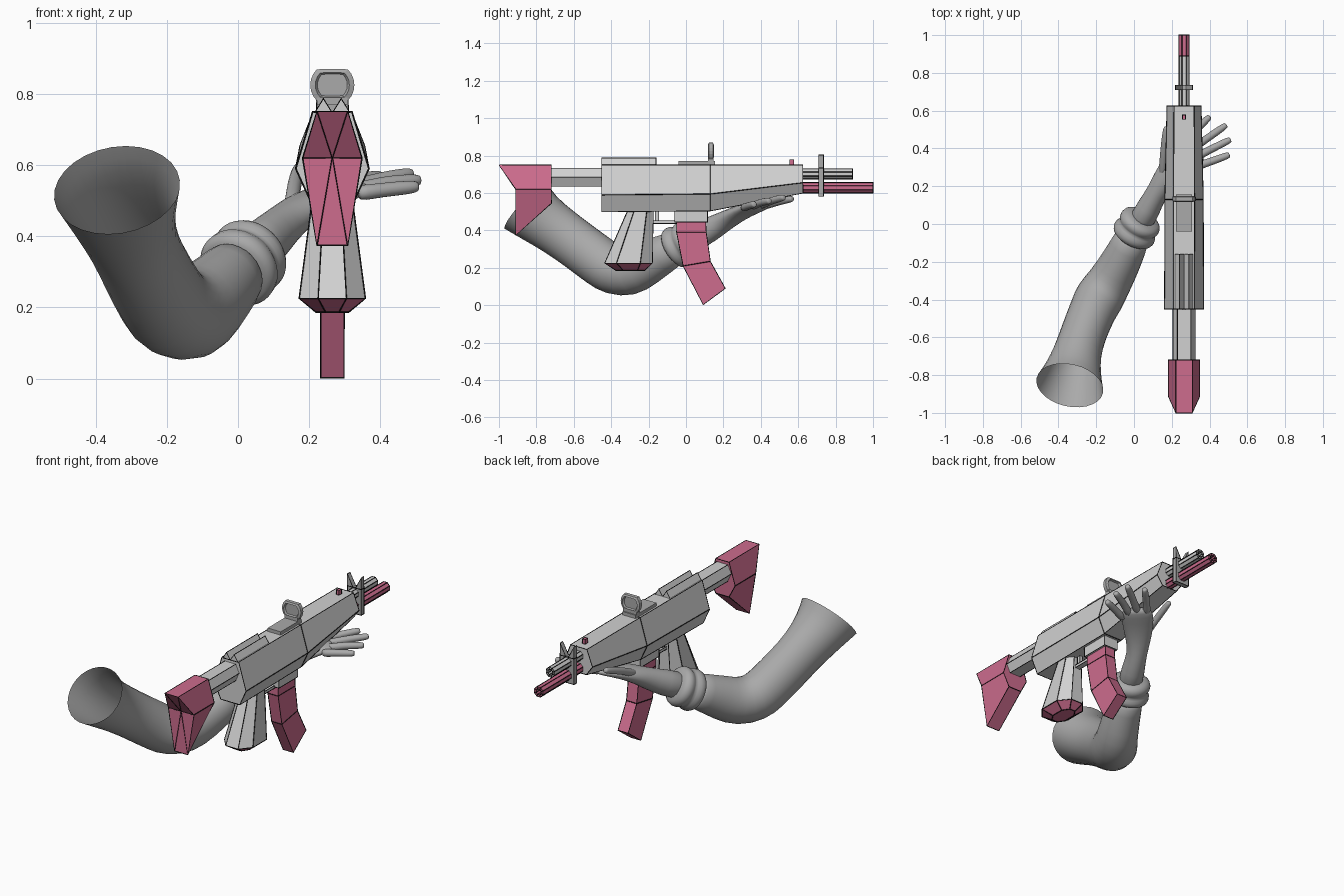
import bpy, bmesh, math
from mathutils import Vector

if "Cube" in bpy.data.objects:
    bpy.data.objects.remove(bpy.data.objects["Cube"])

CX = 0.265  # centre line of the launcher


def mat(name, r, g, b):
    m = bpy.data.materials.new(name)
    m.diffuse_color = (r, g, b, 1)
    m.use_nodes = True
    m.node_tree.nodes["Principled BSDF"].inputs["Base Color"].default_value = m.diffuse_color
    return m


GREY = mat("light_grey", .64, .64, .64)
PINK = mat("rose_pink", .61, .15, .27)
SKIN = mat("mid_grey", .40, .40, .40)
BLACK = mat("black_outline", .005, .005, .005)


def loft(name, rings, m, outline=True, start=True, end=True, hub=None, smooth=0):
    """Skin a list of equal-length rings; hub fans the last cap to a point."""
    bm = bmesh.new()
    vs = [[bm.verts.new(p) for p in r] for r in rings]
    n = len(rings[0])
    for a, b in zip(vs, vs[1:]):
        for i in range(n):
            j = (i + 1) % n
            bm.faces.new((a[i], a[j], b[j], b[i]))
    if start:
        bm.faces.new(vs[0])
    if hub:
        h = bm.verts.new(hub)
        for i in range(n):
            bm.faces.new((vs[-1][i], vs[-1][(i + 1) % n], h))
    elif end:
        bm.faces.new(vs[-1])
    bmesh.ops.recalc_face_normals(bm, faces=bm.faces)
    me = bpy.data.meshes.new(name)
    bm.to_mesh(me)
    bm.free()
    ob = bpy.data.objects.new(name, me)
    bpy.context.collection.objects.link(ob)
    me.materials.append(m)
    if outline:  # thin black lines along the edges
        me.materials.append(BLACK)
        w = ob.modifiers.new("outline", 'WIREFRAME')
        w.thickness = .006
        w.use_replace = False
        w.use_even_offset = False
        w.material_offset = 1
    if smooth:
        s = ob.modifiers.new("subdivision", 'SUBSURF')
        s.levels = s.render_levels = smooth
        me.polygons.foreach_set("use_smooth", [True] * len(me.polygons))
    return ob


def ring(levels):
    """Mirror-symmetric ring from (y, z, half width) levels."""
    return ([(CX + w, y, z) for y, z, w in levels] +
            [(CX - w, y, z) for y, z, w in reversed(levels)])


def box(name, x0, x1, y0, y1, z0, z1, m, outline=True):
    r = lambda z: [(x0, y0, z), (x1, y0, z), (x1, y1, z), (x0, y1, z)]
    return loft(name, [r(z0), r(z1)], m, outline)


def octo(z, y0, y1, w):
    c, k = (y1 - y0) * .25, w * .43
    return [(CX + k, y0, z), (CX + w, y0 + c, z), (CX + w, y1 - c, z), (CX + k, y1, z),
            (CX - k, y1, z), (CX - w, y1 - c, z), (CX - w, y0 + c, z), (CX - k, y0, z)]


def barrel(name, y0, y1, z, r, m):
    def c(y, q):
        return [(CX + q * math.cos((i + .5) * math.pi / 4), y,
                 z + q * math.sin((i + .5) * math.pi / 4)) for i in range(8)]
    return loft(name, [c(y0, r), c(y1, r), c(y1, r * .6), c(y1 - .05, r * .6)], m)


def limb(name, pts, start=True, sides=14, smooth=1):
    """Smooth tube through (x, y, z, half width, half height) points."""
    P = [Vector(p[:3]) for p in pts]
    rings = []
    for i, p in enumerate(pts):
        d = (P[min(i + 1, len(P) - 1)] - P[max(i - 1, 0)]).normalized()
        s = d.cross(Vector((0, 0, 1))).normalized()
        u = s.cross(d)
        rings.append([P[i] + s * p[3] * math.cos(t) + u * p[4] * math.sin(t)
                      for t in (k * math.tau / sides for k in range(sides))])
    return loft(name, rings, SKIN, False, start, True, None, smooth)


# Shoulder stock and its tube
loft("stock", [ring([(-.72, .75, .043), (-.72, .62, .083), (-.72, .545, .043)]),
               ring([(-1, .75, .043), (-.91, .62, .083), (-.91, .375, .043)])],
     PINK, hub=(CX, -.91, .62))
loft("stock_tube", [ring([(y, .733, .035), (y, .685, .058), (y, .637, .035)])
                    for y in (-.74, -.44)], GREY)

# Six-sided receiver tapering to the front
loft("receiver", [ring([(-.45, .75, .055), (-.45, .59, .103), (-.45, .5, .062)]),
                  ring([(.13, .75, .055), (.13, .595, .101), (.13, .505, .06)]),
                  ring([(.625, .75, .053), (.625, .655, .09), (.625, .6, .05)])], GREY)

# Twin ridges on the rear top
for side, sx in (("left", -1), ("right", 1)):
    x = CX + sx * .025
    loft(side + "_ridge", [[(x - .024, y, .748), (x + .024, y, .748), (x, y, .787)]
                           for y in (-.45, -.16)], GREY)

# Barrels
barrel("upper_barrel", .60, .89, .702, .029, GREY)
barrel("lower_barrel", .60, 1.0, .628, .03, PINK)

# Front sight clamp with two prongs, and bead
box("sight_clamp", CX - .045, CX + .045, .71, .735, .582, .735, SKIN)
for side, sx in (("left", -1), ("right", 1)):
    loft(side + "_prong", [[(CX + sx * a, y, z) for a, z in
                            ((.008, .733), (.045, .733), (.045, .803))]
                           for y in (.71, .735)], SKIN)
box("sight_bead", CX - .008, CX + .008, .555, .577, .75, .778, PINK)

# Smooth rear sight: base, neck and recessed round lens
box("sight_base", CX - .043, CX + .043, -.04, .155, .745, .77, SKIN, False)
box("sight_neck", CX - .043, CX + .043, .118, .148, .765, .79, SKIN, False)


def lens(y, r):
    return [(CX + r * math.cos(t), y, .825 + max(-.72 * r, min(.72 * r, r * math.sin(t))))
            for t in (k * math.tau / 24 for k in range(24))]


loft("sight_lens", [lens(.127, .042), lens(.117, .048), lens(.122, .062),
                    lens(.144, .062), lens(.149, .048), lens(.139, .042)], SKIN, False)

# Pistol grip with pink foot
loft("grip", [octo(.51, -.31, -.175, .055), octo(.225, -.435, -.18, .093)], GREY)
loft("grip_foot", [octo(.225, -.435, -.18, .093), octo(.187, -.375, -.22, .045)], PINK)

# Trigger and guard
box("trigger_guard", CX - .015, CX + .015, -.19, -.05, .437, .452, GREY)
box("trigger", CX - .008, CX + .008, -.165, -.145, .445, .505, GREY)

# Magazine well and bent magazine
box("magazine_well", CX - .045, CX + .045, -.06, .115, .445, .51, GREY)
loft("magazine", [[(CX - .033, yb, zb), (CX + .033, yb, zb), (CX + .033, yf, zf), (CX - .033, yf, zf)]
                  for yb, zb, yf, zf in ((-.05, .45, .105, .45), (-.05, .39, .108, .39),
                                         (-.015, .21, .13, .235), (.092, .003, .21, .09))], PINK)

# Sleeve, open at the shoulder, folded at the elbow
limb("sleeve", [(-.34, -.855, .53, .186, .172), (-.325, -.79, .47, .158, .15),
                (-.30, -.68, .395, .128, .138), (-.265, -.57, .315, .125, .135),
                (-.215, -.45, .225, .128, .138), (-.185, -.39, .185, .138, .138),
                (-.125, -.30, .175, .12, .138), (-.075, -.21, .225, .112, .125),
                (-.03, -.12, .275, .10, .105), (.0, -.05, .31, .095, .10)], start=False)

# Two-roll cuff
limb("cuff", [(-.012, -.075, .295, .085, .085), (-.008, -.068, .30, .118, .118),
              (.008, -.035, .318, .122, .122), (.018, -.018, .328, .098, .098),
              (.026, -.004, .336, .118, .118), (.042, .026, .354, .113, .113),
              (.05, .038, .362, .075, .075)], sides=18)

# Forearm and palm
limb("palm", [(.02, -.02, .335, .075, .08), (.08, .09, .385, .066, .075),
              (.125, .175, .43, .056, .062), (.165, .235, .467, .07, .05),
              (.23, .31, .505, .088, .037), (.295, .38, .53, .094, .03),
              (.33, .415, .54, .078, .02)])

# Fingers and thumb
fingers = {
    "index_finger": ((.25, .41, .53), (.33, .50, .555), (.402, .57, .57)),
    "middle_finger": ((.29, .385, .53), (.40, .462, .56), (.49, .525, .577)),
    "ring_finger": ((.32, .35, .527), (.42, .402, .55), (.512, .448, .558)),
    "little_finger": ((.33, .305, .52), (.425, .337, .532), (.506, .367, .54)),
    "thumb": ((.15, .24, .475), (.158, .38, .545), (.172, .515, .595)),
}
for name, path in fingers.items():
    a, b, c = (Vector(p) for p in path)
    stops = ((a, .027), (a.lerp(b, .6), .022), (b, .022), (b.lerp(c, .7), .021),
             (b.lerp(c, .95), .017), (c, .012))
    limb(name, [(*p, r, r) for p, r in stops], sides=8)
